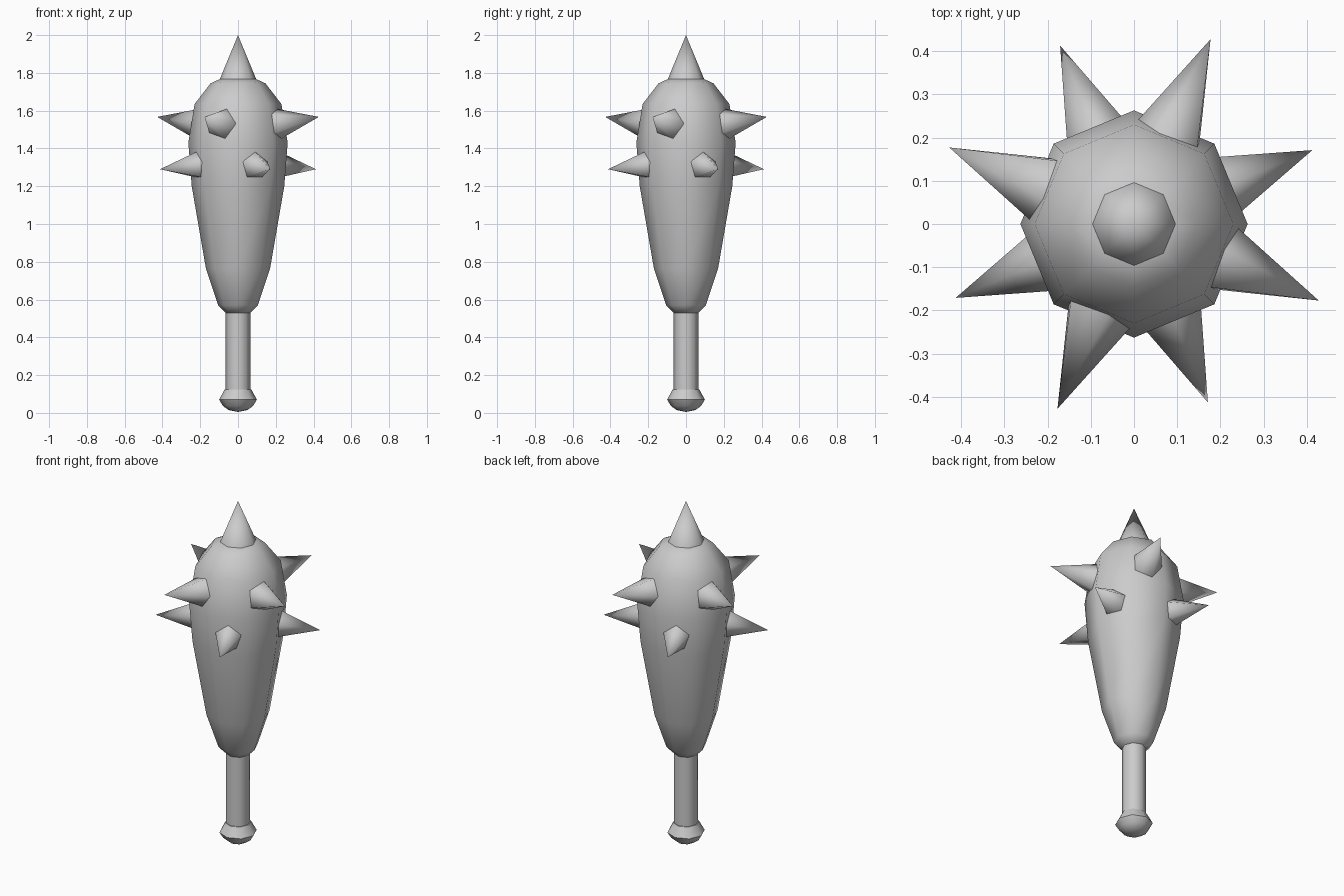
import bpy, bmesh, math
from mathutils import Vector

if "Cube" in bpy.data.objects:
    bpy.data.objects.remove(bpy.data.objects["Cube"])


def finish(name, bm, angle):
    bmesh.ops.recalc_face_normals(bm, faces=bm.faces)
    mesh = bpy.data.meshes.new(name)
    bm.to_mesh(mesh)
    bm.free()
    ob = bpy.data.objects.new(name, mesh)
    bpy.context.collection.objects.link(ob)
    bpy.ops.object.select_all(action='DESELECT')
    bpy.context.view_layer.objects.active = ob
    ob.select_set(True)
    bpy.ops.object.shade_smooth_by_angle(angle=math.radians(angle))
    return ob


def lathe(name, profile, sides=8, angle=50):
    """Turn (radius, z) rings around z; radius 0 makes a point."""
    bm = bmesh.new()
    rings = []
    for r, z in profile:
        n = sides if r > 0 else 1
        rings.append([bm.verts.new((r * math.cos(math.tau * i / n), r * math.sin(math.tau * i / n), z))
                      for i in range(n)])
    for a, b in zip(rings, rings[1:]):
        for i in range(sides):
            j = (i + 1) % sides
            quad = [a[i % len(a)], a[j % len(a)], b[j % len(b)], b[i % len(b)]]
            bm.faces.new(list(dict.fromkeys(quad)))
    for ring in (rings[0], rings[-1]):
        if len(ring) > 1:
            bm.faces.new(ring)
    return finish(name, bm, angle)


def spike(name, heading, base, tip, radius, turn):
    """Five-sided cone; base and tip are (distance from axis, z)."""
    out = Vector((math.cos(heading), math.sin(heading), 0))
    side = Vector((-out.y, out.x, 0))
    c = out * base[0] + Vector((0, 0, base[1]))
    t = out * tip[0] + Vector((0, 0, tip[1]))
    up = (t - c).normalized().cross(side)
    bm = bmesh.new()
    ring = []
    for i in range(5):
        a = turn + math.tau * i / 5
        ring.append(bm.verts.new(c + radius * (math.cos(a) * side + math.sin(a) * up)))
    apex = bm.verts.new(t)
    bm.faces.new(ring)
    for i in range(5):
        bm.faces.new((ring[i], ring[(i + 1) % 5], apex))
    return finish(name, bm, 80)


# Pommel, grip, club head and top spike
lathe("pommel", [(0, 0.005), (0.05, 0.015), (0.08, 0.037), (0.1, 0.07), (0.07, 0.125)])
lathe("grip", [(0.065, 0.1), (0.065, 0.56)])
lathe("club_head", [(0.06, 0.525), (0.105, 0.57), (0.17, 0.765), (0.245, 1.2),
                    (0.263, 1.43), (0.23, 1.635), (0.145, 1.745), (0.09, 1.77)])
lathe("top_spike", [(0.096, 1.768), (0, 2.0)])

# Two staggered rows of side spikes
for k in range(4):
    quarter = k * math.pi / 2
    spike(f"upper_spike_{k}", quarter - math.pi / 8, (0.222, 1.53), (0.463, 1.567), 0.085, 0)
    spike(f"lower_spike_{k}", quarter + math.pi / 8, (0.23, 1.308), (0.447, 1.29), 0.075, math.pi / 2)
